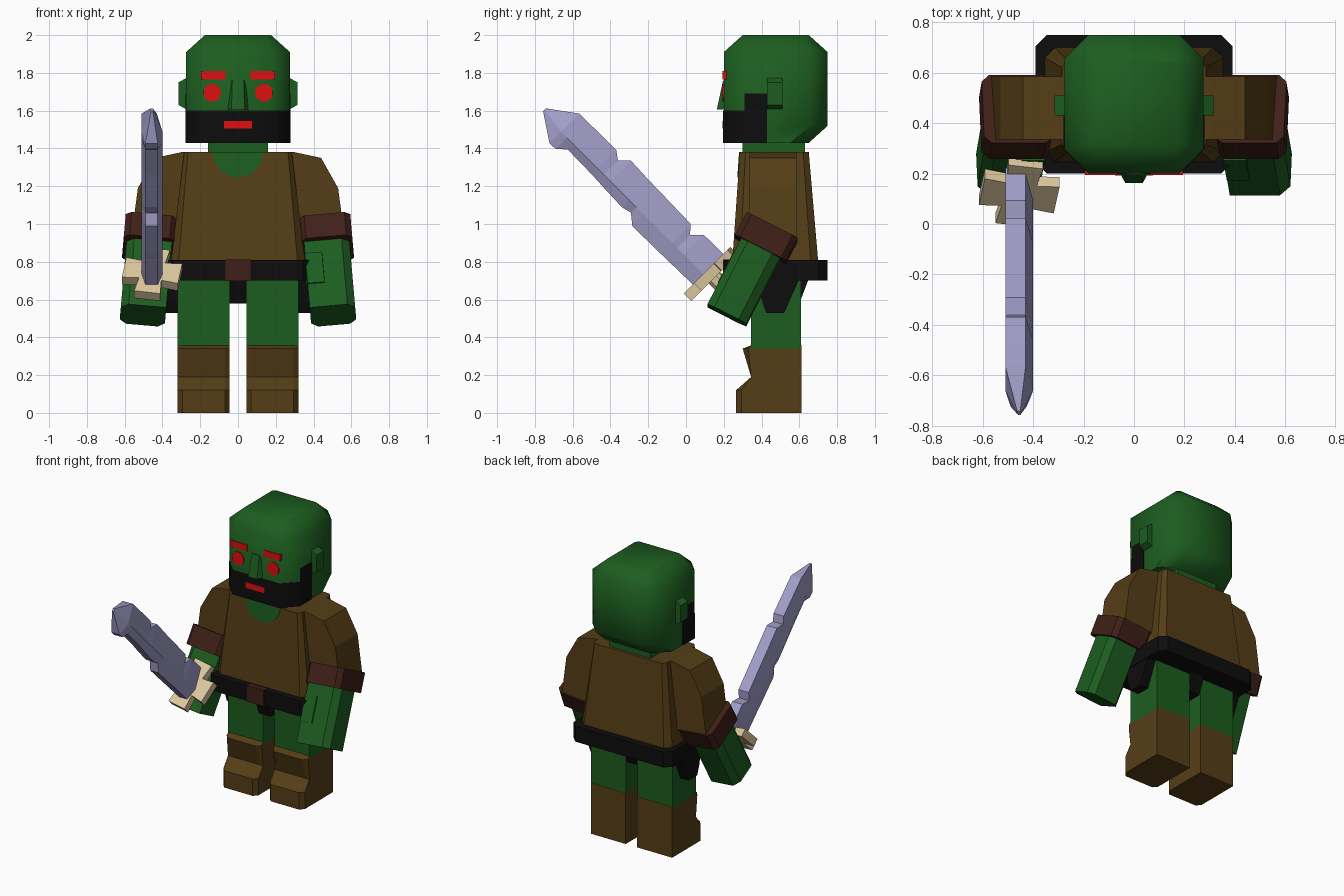
import bpy, bmesh
from math import radians, sin, cos, pi, sqrt
from mathutils import Matrix, Vector

if "Cube" in bpy.data.objects:
    bpy.data.objects.remove(bpy.data.objects["Cube"])


def material(name, rgb):
    m = bpy.data.materials.new(name)
    m.diffuse_color = (*rgb, 1)
    m.use_nodes = True
    m.node_tree.nodes["Principled BSDF"].inputs["Base Color"].default_value = m.diffuse_color
    return m


GREEN = material("green skin", (.012, .11, .014))
BROWN = material("brown cloth", (.09, .048, .008))
MAROON = material("dark leather", (.05, .014, .009))
BLACK = material("black", (.004, .004, .004))
BONE = material("bone", (.73, .58, .35))
STEEL = material("steel", (.36, .34, .58))
RED = material("red", (.72, .005, .005))


def loft(name, rings, mat, matrix=None, mirror=False, smooth=False):
    """Skin a list of equal-length point rings and cap both ends."""
    bm = bmesh.new()
    vs = [[bm.verts.new(p) for p in r] for r in rings]
    n = len(rings[0])
    for a, b in zip(vs, vs[1:]):
        for i in range(n):
            j = (i + 1) % n
            bm.faces.new((a[i], a[j], b[j], b[i]))
    bm.faces.new(vs[0][::-1])
    bm.faces.new(vs[-1])
    bmesh.ops.recalc_face_normals(bm, faces=bm.faces)
    if matrix:
        bm.transform(matrix)
    me = bpy.data.meshes.new(name)
    bm.to_mesh(me)
    bm.free()
    me.materials.append(mat)
    ob = bpy.data.objects.new(name, me)
    bpy.context.collection.objects.link(ob)
    if mirror:
        ob.modifiers.new("mirror", 'MIRROR').use_axis[0] = True
    if smooth:
        bpy.ops.object.select_all(action='DESELECT')
        ob.select_set(True)
        bpy.context.view_layer.objects.active = ob
        bpy.ops.object.shade_smooth_by_angle(angle=radians(50))
    return ob


def prism(name, pts, axis, lo, hi, mat, **kw):
    """Extrude a 2D outline along an axis; outline is (y,z), (x,z) or (x,y)."""
    def at(p, d):
        return {'X': (d, p[0], p[1]), 'Y': (p[0], d, p[1]), 'Z': (p[0], p[1], d)}[axis]
    return loft(name, [[at(p, d) for p in pts] for d in (lo, hi)], mat, **kw)


def box(name, x, y, z, mat, **kw):
    pts = [(x[0], y[0]), (x[1], y[0]), (x[1], y[1]), (x[0], y[1])]
    return prism(name, pts, 'Z', z[0], z[1], mat, **kw)


def octagon(hx, y0, y1, cx, cy):
    """Rectangle with cut corners, symmetric in x."""
    return [(-hx + cx, y0), (hx - cx, y0), (hx, y0 + cy), (hx, y1 - cy),
            (hx - cx, y1), (-hx + cx, y1), (-hx, y1 - cy), (-hx, y0 + cy)]


def ring(pts, z):
    return [(x, y, z) for x, y in pts]


# Head and neck
loft("head", [ring(octagon(.275, .20, .65, .095, .095), 1.43),
              ring(octagon(.275, .20, .75, .095, .095), 1.52),
              ring(octagon(.275, .20, .75, .095, .095), 1.91),
              ring(octagon(.175, .30, .65, .02, .02), 2.0)], GREEN, smooth=True)
box("neck", (-.16, .16), (.30, .63), (1.36, 1.45), GREEN)
prism("ear", [(.26, 1.60), (.315, 1.63), (.315, 1.75), (.26, 1.78)], 'Y', .43, .51,
      GREEN, mirror=True)
loft("nose", [ring([(-.06, .21), (-.035, .163), (.035, .163), (.06, .21)], 1.605),
              ring([(-.045, .21), (-.03, .196), (.03, .196), (.045, .21)], 1.76)], GREEN)

# Beard, eyes, brows and mouth
prism("beard", [(.279, .43), (.279, .297), (.182, .197), (-.182, .197),
                (-.279, .297), (-.279, .43)], 'Z', 1.428, 1.60, BLACK, smooth=True)
box("sideburn", (.25, .279), (.31, .43), (1.59, 1.69), BLACK, mirror=True)
prism("eye", [(.137 + .047 * cos(i * pi / 8), 1.695 + .047 * sin(i * pi / 8))
              for i in range(16)], 'Y', .194, .21, RED, mirror=True)
box("brow", (.065, .195), (.194, .23), (1.765, 1.81), RED, mirror=True)
box("mouth", (-.075, .075), (.192, .21), (1.505, 1.545), RED)

# Torso, collar, belt and cloth flaps
loft("torso", [ring(octagon(.355, .245, .70, .04, .04), .80),
               ring(octagon(.285, .285, .65, .02, .03), 1.38)], BROWN)
arc = [(.135 * cos(a), 1.382 - .135 * sin(a)) for a in [i * pi / 10 for i in range(11)]]
loft("collar", [[(x, y - .07 * (1.382 - z), z) for x, z in arc] for y in (.281, .30)], GREEN)
prism("belt", octagon(.39, .20, .75, .045, .045), 'Z', .70, .81, BLACK)
box("buckle", (-.065, .065), (.195, .23), (.698, .812), MAROON)
prism("crotch_cloth", [(.25, .71), (.30, .58), (.60, .58), (.65, .71)], 'X', -.046, .046, BLACK)
prism("hip_flap", [(.38, .71), (.40, .60), (.425, .53), (.52, .53), (.60, .71)], 'X',
      .31, .385, BLACK, mirror=True)

# Legs and boots
box("leg", (.045, .32), (.345, .61), (.34, .71), GREEN, mirror=True)
boot = []
for x, toe in ((.045, .295), (.07, .265), (.295, .265), (.32, .295)):
    boot.append([(x, y, z) for y, z in ((.612, 0), (.612, .36), (.35, .36), (toe + .035, .34),
                                        (.345, .19), (toe, .12), (toe, 0))])
loft("boot", boot, BROWN, mirror=True)

# Arms: sleeve hangs straight, cuff and forearm swing forward
prism("sleeve", [(.24, 1.38), (.30, 1.38), (.44, 1.35), (.53, 1.19), (.565, .93), (.33, .90)],
      'Y', .335, .585, BROWN, mirror=True)
arm = (Matrix.Translation((.468, .425, .925)) @ Matrix.Rotation(radians(-5), 4, 'Y')
       @ Matrix.Rotation(radians(-27), 4, 'X'))
prism("cuff", octagon(.137, -.152, .152, .03, .03), 'Z', -.068, .068, MAROON,
      matrix=arm, mirror=True)
hand = [(-.12, -.115), (.08, -.115), (.12, -.075), (.12, .07), (.085, .115),
        (-.085, .115), (-.12, .07)]
prism("forearm", hand, 'Z', -.46, 0, GREEN, matrix=arm, mirror=True)
prism("thumb", [(-.13, -.05), (-.12, -.123), (-.03, -.123), (-.02, -.05)], 'Z',
      -.32, -.14, GREEN, matrix=arm, mirror=True)

# Sword frame: local x across, local y from cutting edge to back, local z along blade
r = 1 / sqrt(2)
sword = Matrix(((1, 0, 0, 0), (0, r, -r, 0), (0, r, r, 0), (0, 0, 0, 1)))

# Blade stations: distance along, cutting edge, back (dips are the nicks)
stations = [(.42, .507, .735), (.60, .503, .733), (.65, .503, .68), (.69, .501, .725),
            (.90, .498, .73), (.955, .543, .731), (1.01, .530, .732), (1.15, .535, .738),
            (1.20, .538, .69), (1.245, .540, .723), (1.43, .543, .722), (1.475, .500, .722),
            (1.52, .498, .721), (1.665, .595, .615)]
blade = []
for s, lo, hi in stations:
    k = .15 if s > 1.6 else 1
    mid = .605 if s > 1.6 else .585
    blade.append([(-.455 + k * dx, t, s) for dx, t in
                  ((-.055, hi), (.025, hi), (.055, mid), (.03, lo), (-.035, lo), (-.055, mid))])
loft("blade", blade, STEEL, matrix=sword)

# Crossed bone guard and grip
a, b, w, h = .15, .165, .07, .065
plus = [(w, -b), (w - .01, -h), (a, -h - .01), (a, h + .01), (w - .01, h), (w, b),
        (-w, b), (-w + .01, h), (-a, h + .01), (-a, -h - .01), (-w + .01, -h), (-w, -b)]
tilt = sword @ Matrix.Translation((-.455, .612, .425)) @ Matrix.Rotation(radians(-9), 4, 'Z')
prism("guard", plus, 'Z', -.025, .03, BONE, matrix=tilt)
prism("grip", octagon(.04, -.04, .04, .02, .02), 'Z', -.17, 0, BONE, matrix=tilt)
